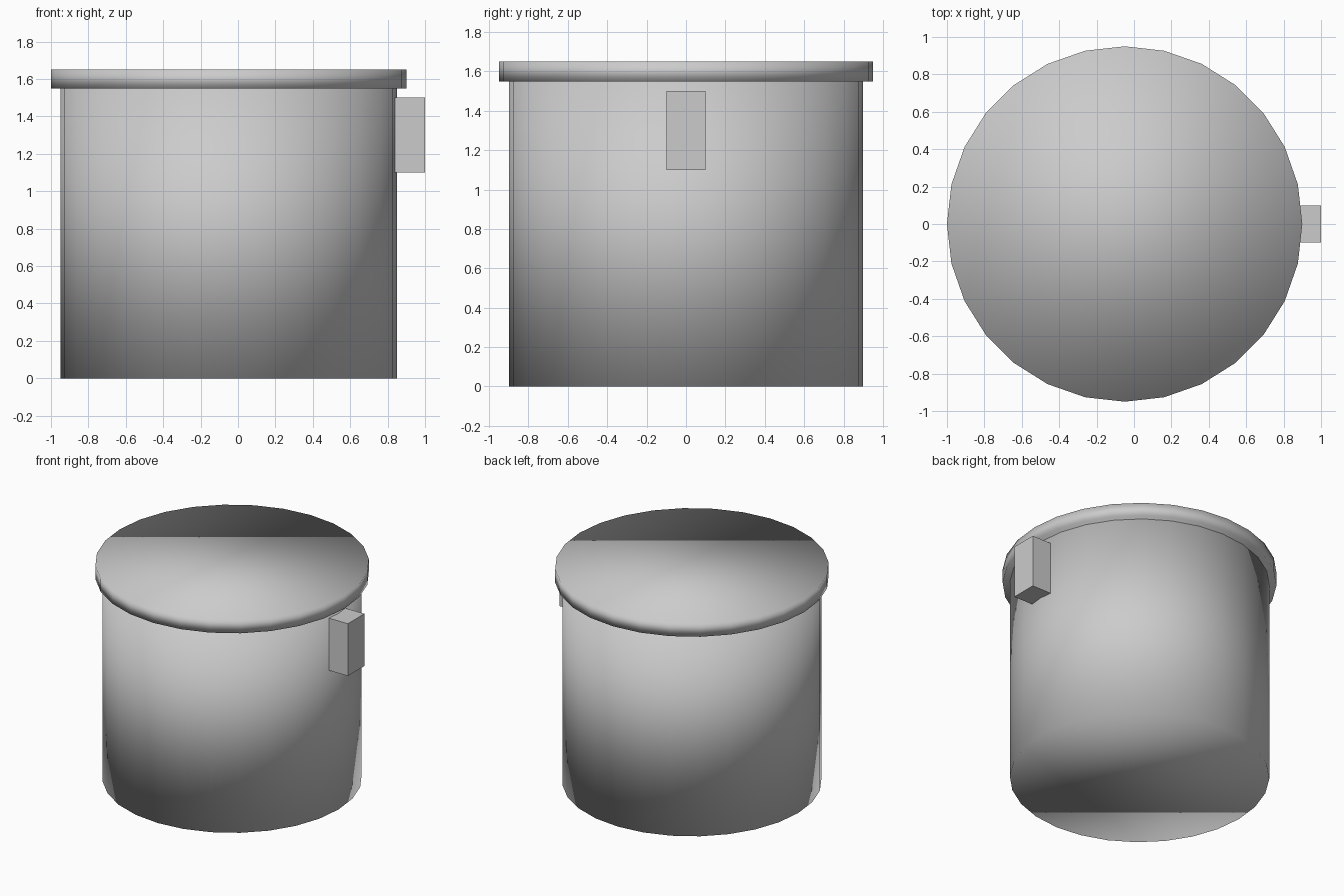
import bpy

if "Cube" in bpy.data.objects:
    bpy.data.objects.remove(bpy.data.objects["Cube"])

CENTRE_X = -0.05
SIDES = 28


def drum(name, radius, bottom, top):
    bpy.ops.mesh.primitive_cylinder_add(
        vertices=SIDES, radius=radius, depth=top - bottom,
        location=(CENTRE_X, 0, (bottom + top) / 2))
    obj = bpy.context.object
    obj.name = name
    bpy.ops.object.shade_smooth()  # soft shading runs over the rims too
    return obj


# Round container body
drum("body", 0.90, 0.0, 1.55)

# Overhanging lid
drum("lid", 0.95, 1.55, 1.65)

# Block latch on the right side, set slightly into the wall
bpy.ops.mesh.primitive_cube_add(size=1, location=(0.9, 0, 1.3))
latch = bpy.context.object
latch.name = "latch"
latch.scale = (0.2, 0.2, 0.4)
bpy.ops.object.transform_apply(location=False, rotation=False, scale=True)
